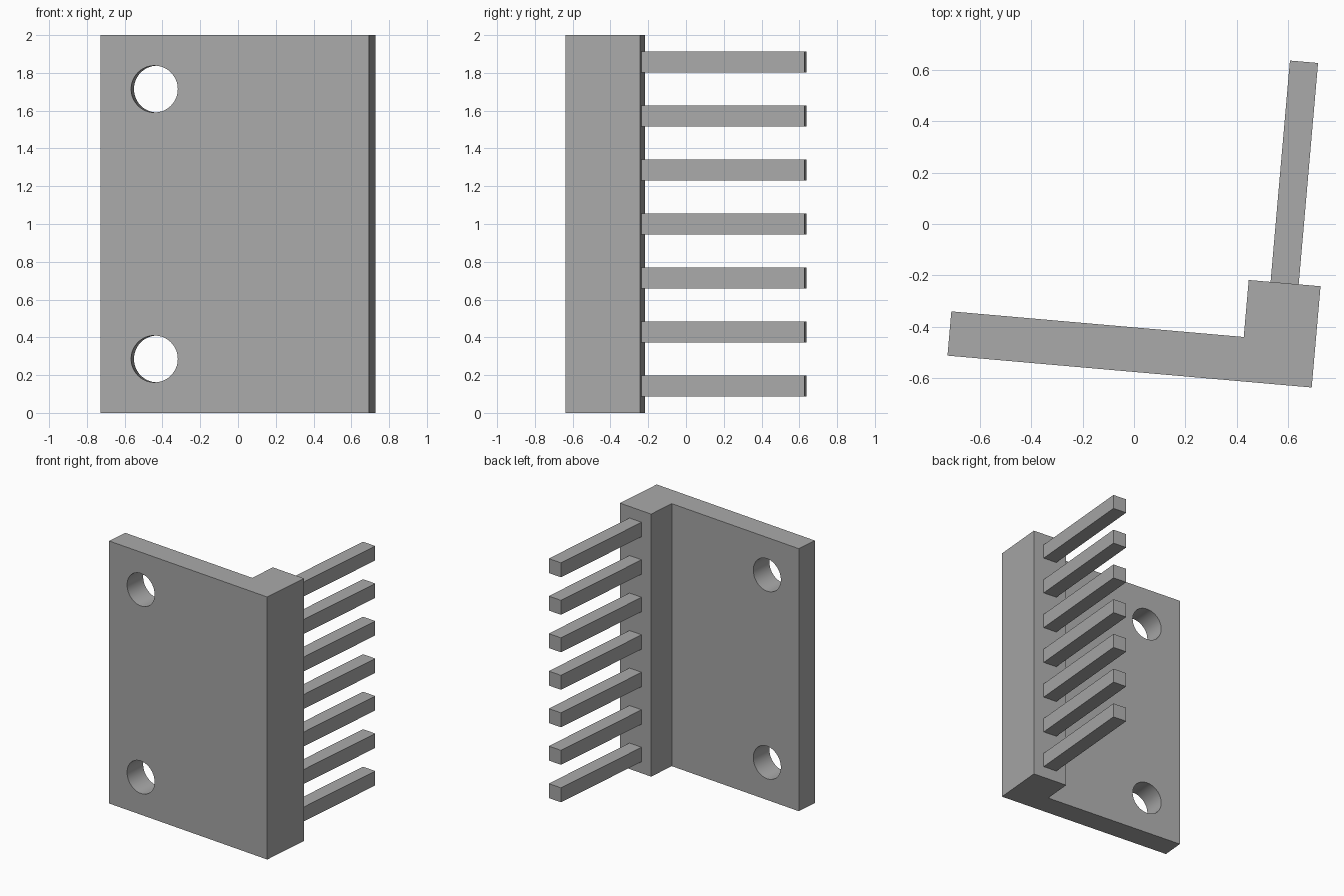
import bpy, bmesh
from math import radians, pi
from mathutils import Matrix

cube = bpy.data.objects.get("Cube")
if cube:
    bpy.data.objects.remove(cube, do_unlink=True)

HEIGHT, LENGTH = 2.0, 1.425
PLATE, DEPTH, BLOCK = 0.173, 0.396, 0.281
PIN, PIN_LEN, PINS = 0.11, 0.866, 7
PITCH = HEIGHT / PINS
# The whole part is turned slightly about z; its local origin is the outer front corner
PLACE = Matrix.Translation((-0.727, -0.513, 0)) @ Matrix.Rotation(radians(-5), 4, "Z")

grey = bpy.data.materials.new("grey")
grey.use_nodes = True
colour = (0.4, 0.4, 0.4, 1)
grey.diffuse_color = colour
grey.node_tree.nodes["Principled BSDF"].inputs["Base Color"].default_value = colour


def add_object(name, bm):
    bmesh.ops.recalc_face_normals(bm, faces=bm.faces)
    mesh = bpy.data.meshes.new(name)
    bm.to_mesh(mesh)
    bm.free()
    mesh.materials.append(grey)
    obj = bpy.data.objects.new(name, mesh)
    obj.matrix_world = PLACE
    bpy.context.collection.objects.link(obj)
    return obj


# L-shaped bracket: thin plate with a thick block along one edge
inner = LENGTH - BLOCK
profile = [(0, 0), (LENGTH, 0), (LENGTH, DEPTH), (inner, DEPTH), (inner, PLATE), (0, PLATE)]
bm = bmesh.new()
face = bm.faces.new([bm.verts.new((x, y, 0)) for x, y in profile])
ext = bmesh.ops.extrude_face_region(bm, geom=[face])
top = [v for v in ext["geom"] if isinstance(v, bmesh.types.BMVert)]
bmesh.ops.translate(bm, verts=top, vec=(0, 0, HEIGHT))
bracket = add_object("bracket", bm)

# Two round mounting holes through the plate
bm = bmesh.new()
for z in (PITCH, HEIGHT - PITCH):
    bmesh.ops.create_cone(bm, cap_ends=True, segments=64, radius1=0.124, radius2=0.124, depth=1,
                          matrix=Matrix.Translation((PITCH, 0, z)) @ Matrix.Rotation(pi / 2, 4, "X"))
cutter = add_object("hole_cutter", bm)
cutter.hide_render = True
cutter.hide_set(True)
cut = bracket.modifiers.new("holes", "BOOLEAN")
cut.operation = "DIFFERENCE"
cut.solver = "EXACT"
cut.object = cutter

# Apply the cut, then drop the cutter and smooth the hole walls
bpy.context.view_layer.objects.active = bracket
bracket.select_set(True)
bpy.context.view_layer.update()
bpy.ops.object.modifier_apply(modifier=cut.name)
bpy.data.objects.remove(cutter, do_unlink=True)
bpy.ops.object.shade_smooth_by_angle(angle=radians(30))

# Row of square pins standing out of the block
for i in range(PINS):
    bm = bmesh.new()
    centre = (LENGTH - BLOCK / 2, DEPTH + PIN_LEN / 2, PITCH * (i + 0.5))
    bmesh.ops.create_cube(bm, size=1, matrix=Matrix.Translation(centre)
                          @ Matrix.Diagonal((PIN, PIN_LEN, PIN, 1)))
    add_object(f"pin_{i + 1}", bm)
